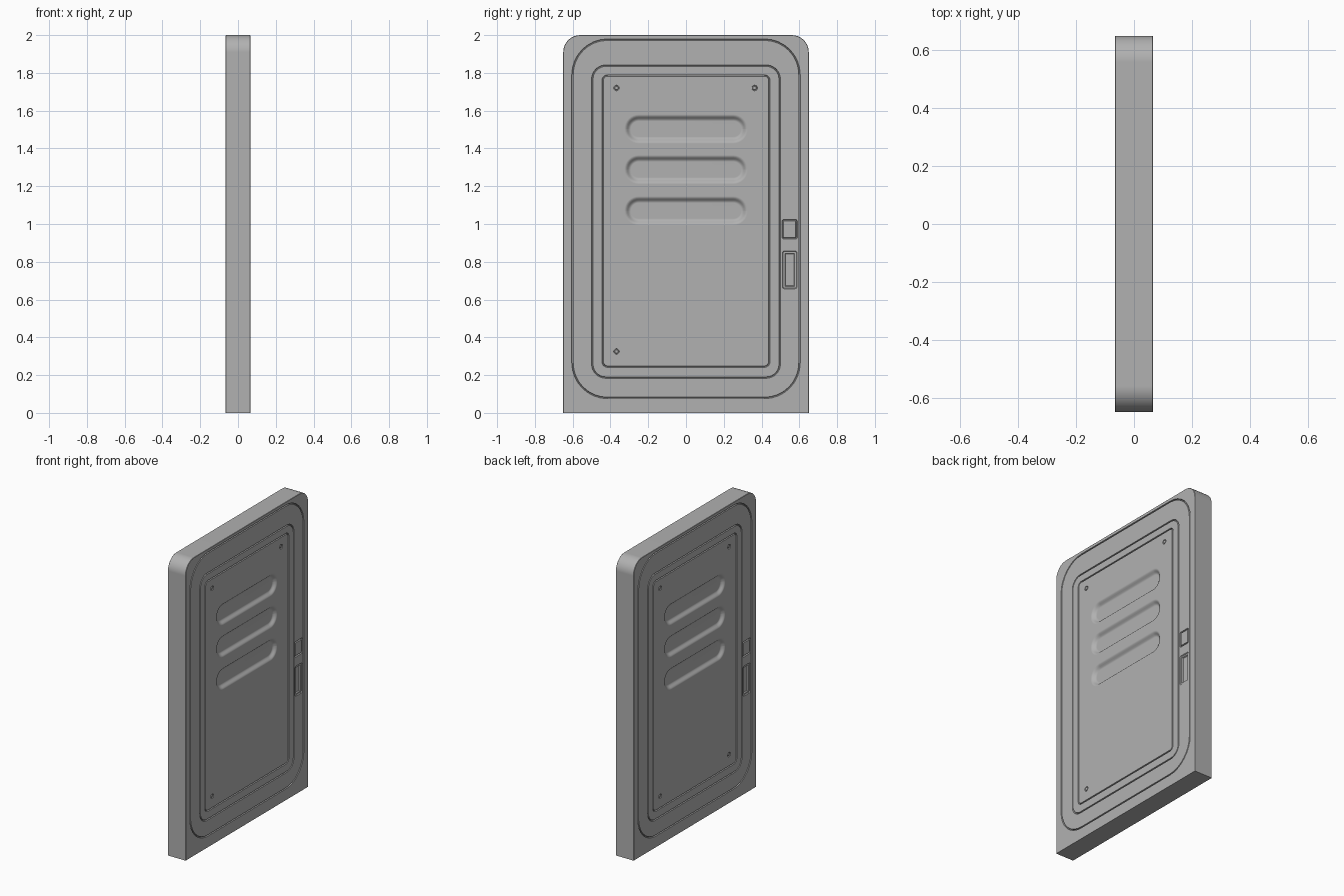
import bpy, bmesh, math

if "Cube" in bpy.data.objects:
    bpy.data.objects.remove(bpy.data.objects["Cube"])

HALF = 0.066   # half thickness of the door


def rounded(y0, y1, z0, z1, r, inset=0.0, n=8):
    """Rounded rectangle outline as (y, z) points."""
    y0, y1, z0, z1 = y0 + inset, y1 - inset, z0 + inset, z1 - inset
    r = max(r - inset, 0.002)
    pts = []
    for cy, cz, a0 in ((y1 - r, z1 - r, 0), (y0 + r, z1 - r, 90),
                       (y0 + r, z0 + r, 180), (y1 - r, z0 + r, 270)):
        for i in range(n + 1):
            a = math.radians(a0 + 90 * i / n)
            pts.append((cy + r * math.cos(a), cz + r * math.sin(a)))
    return pts


def loft(bm, rect, steps, side, ring=False):
    """Loft outlines given as (inset, depth below the face); close as a ring or cap the ends."""
    loops = [[bm.verts.new((side * (HALF - d), side * y, z)) for y, z in rounded(*rect, inset=i)]
             for i, d in steps]
    n = len(loops[0])
    pairs = list(zip(loops, loops[1:])) + ([(loops[-1], loops[0])] if ring else [])
    for a, b in pairs:
        for k in range(n):
            bm.faces.new((a[k], a[(k + 1) % n], b[(k + 1) % n], b[k]))
    if not ring:
        bm.faces.new(loops[0])
        bm.faces.new(loops[-1])


def groove(w, d):
    """Closed cross-section of a groove of width w and depth d."""
    return ((0, -0.01), (0, 0.002), (w * 0.3, d), (w * 0.7, d), (w, 0.002), (w, -0.01))


def finish(name, bm):
    bmesh.ops.recalc_face_normals(bm, faces=bm.faces[:])
    me = bpy.data.meshes.new(name)
    bm.to_mesh(me)
    bm.free()
    ob = bpy.data.objects.new(name, me)
    bpy.context.collection.objects.link(ob)
    return ob


# Slab with rounded top corners and a square base
bm = bmesh.new()
R = 0.09
outline = [(-0.65, 0), (0.65, 0)]
for cy, a0 in ((0.65 - R, 0), (-0.65 + R, 90)):
    outline += [(cy + R * math.cos(math.radians(a0 + 11.25 * i)),
                 2 - R + R * math.sin(math.radians(a0 + 11.25 * i))) for i in range(9)]
base = bm.faces.new([bm.verts.new((-HALF, y, z)) for y, z in outline])
out = bmesh.ops.extrude_face_region(bm, geom=[base])
bmesh.ops.translate(bm, vec=(2 * HALF, 0, 0),
                    verts=[v for v in out['geom'] if isinstance(v, bmesh.types.BMVert)])
bmesh.ops.recalc_face_normals(bm, faces=bm.faces[:])
rim = [e for e in bm.edges if abs(e.verts[0].co.x - e.verts[1].co.x) < 1e-5
       and max(v.co.z for v in e.verts) > 0.01]
bmesh.ops.bevel(bm, geom=rim, offset=0.002, segments=1, affect='EDGES')
door = finish("door_slab", bm)

# Cutters for both faces (the back is the front turned half way round)
bm = bmesh.new()
DENT = ((0, -0.01), (0, 0), (0.006, 0.001), (0.012, 0.004), (0.018, 0.010),
        (0.024, 0.016), (0.030, 0.019), (0.036, 0.020))
for s in (1, -1):
    # panel seams
    for rect in ((-0.605, 0.605, 0.075, 1.98, 0.19),
                 (-0.50, 0.50, 0.183, 1.842, 0.075),
                 (-0.445, 0.445, 0.241, 1.79, 0.03)):
        loft(bm, rect, groove(0.008, 0.008), s, ring=True)
    # soft-edged vent dents
    for z in (1.503, 1.288, 1.07):
        loft(bm, (-0.327, 0.327, z - 0.077, z + 0.077, 0.0765), DENT, s)
    # lock and handle recesses
    loft(bm, (0.508, 0.59, 0.92, 1.024, 0.012), groove(0.009, 0.008), s, ring=True)
    loft(bm, (0.51, 0.588, 0.657, 0.858, 0.012),
         ((0, -0.01), (0, 0), (0.004, 0.005), (0.013, 0.005), (0.017, 0.012)), s)
    # panel screws: three on one face, four on the other
    for y, z in ((-0.368, 1.72), (0.363, 1.72), (-0.368, 0.325), (0.363, 0.325))[:3 if s > 0 else 4]:
        loft(bm, (y - 0.015, y + 0.015, z - 0.015, z + 0.015, 0.0149),
             groove(0.006, 0.007), s, ring=True)
cutter = finish("detail_cutter", bm)
cutter.hide_render = True
cutter.hide_set(True)
mod = door.modifiers.new("details", 'BOOLEAN')
mod.operation, mod.solver, mod.object = 'DIFFERENCE', 'EXACT', cutter
bpy.context.view_layer.objects.active = door
door.select_set(True)
bpy.ops.object.modifier_apply(modifier=mod.name)
bpy.data.objects.remove(cutter)

# Smooth shading with the large flat areas kept flat
bpy.ops.object.shade_smooth_by_angle(angle=math.radians(30))
weighted = door.modifiers.new("flat_faces", 'WEIGHTED_NORMAL')
weighted.keep_sharp = True

# Mid-grey metal
grey = bpy.data.materials.new("grey_metal")
grey.diffuse_color = (0.44, 0.44, 0.44, 1)
grey.use_nodes = True
grey.node_tree.nodes["Principled BSDF"].inputs["Base Color"].default_value = grey.diffuse_color
door.data.materials.clear()
door.data.materials.append(grey)
